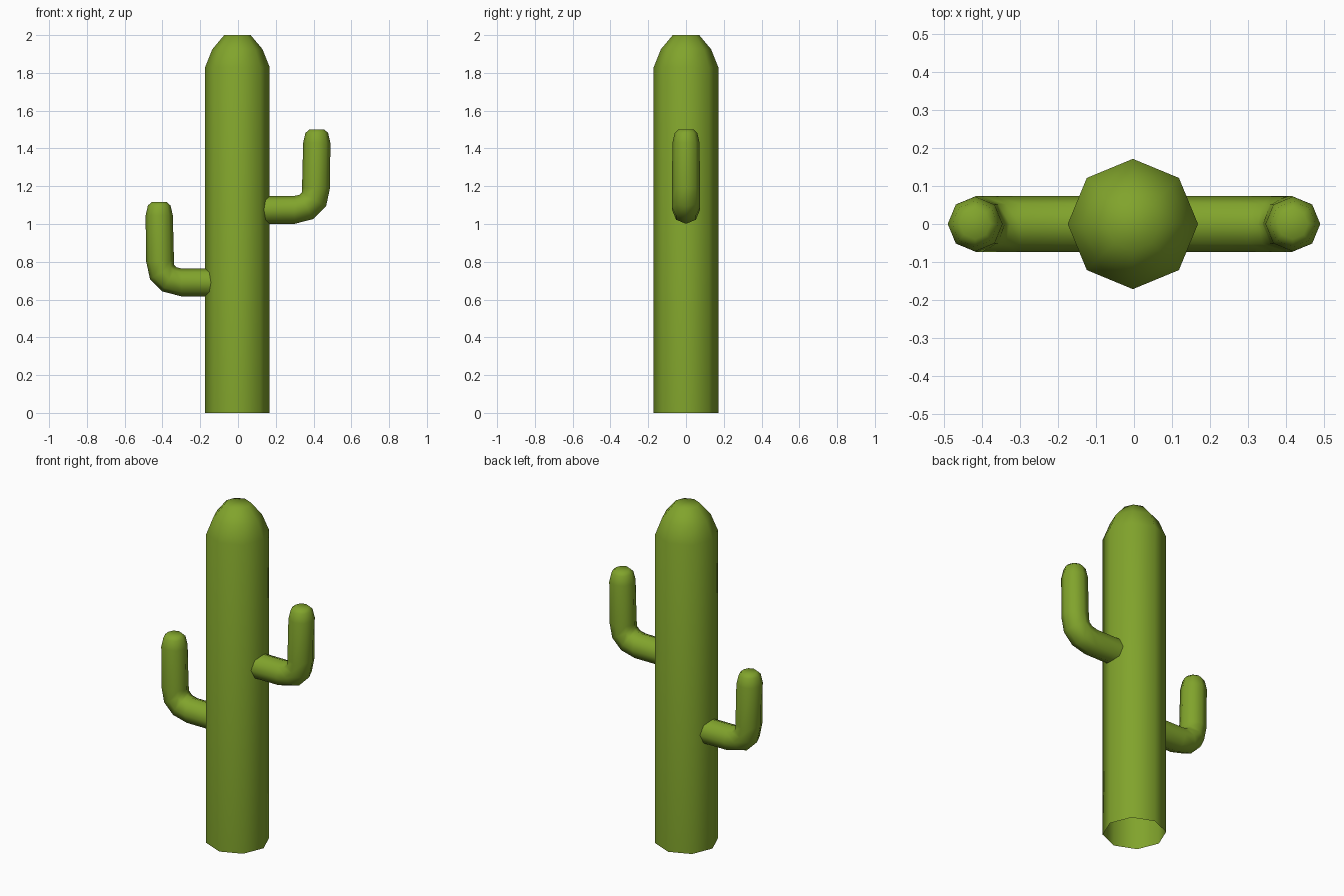
import bpy, bmesh
from math import sin, cos, pi, radians
from mathutils import Vector

if "Cube" in bpy.data.objects:
    bpy.data.objects.remove(bpy.data.objects["Cube"])

SIDES = 8

green = bpy.data.materials.new("cactus_green")
green.diffuse_color = (0.22, 0.37, 0.025, 1)
green.use_nodes = True
green.node_tree.nodes["Principled BSDF"].inputs["Base Color"].default_value = green.diffuse_color


def tube(name, rings):
    """Loft octagonal rings (x, z, radius, pitch in degrees) in the XZ plane; far end capped."""
    bm = bmesh.new()
    loops = []
    for x, z, r, pitch in rings:
        p = radians(pitch)
        side = Vector((sin(p), 0, -cos(p)))
        loops.append([bm.verts.new(Vector((x, 0, z))
                                   + side * r * cos(2 * pi * i / SIDES)
                                   + Vector((0, r * sin(2 * pi * i / SIDES), 0)))
                      for i in range(SIDES)])
    for a, b in zip(loops, loops[1:]):
        for i in range(SIDES):
            j = (i + 1) % SIDES
            bm.faces.new((a[i], a[j], b[j], b[i]))
    bm.faces.new(loops[-1])
    bmesh.ops.recalc_face_normals(bm, faces=bm.faces)
    for f in bm.faces:
        f.smooth = True
    me = bpy.data.meshes.new(name)
    bm.to_mesh(me)
    bm.free()
    me.materials.append(green)
    ob = bpy.data.objects.new(name, me)
    bpy.context.collection.objects.link(ob)
    return ob


# Trunk: straight column with a rounded top, open at the base
cx = -0.003
tube("trunk", [(cx, 0, 0.171, 90), (cx, 1.83, 0.171, 90),
               (cx, 1.925, 0.133, 90), (cx, 2.0, 0.07, 90)])

# Arms: out from the trunk, bent upward, rounded tip
ARM = [(0.13, 1.075, 0.074, 0), (0.30, 1.075, 0.074, 0),
       (0.363, 1.091, 0.074, 30), (0.402, 1.13, 0.074, 60),
       (0.413, 1.19, 0.074, 90), (0.417, 1.43, 0.072, 90),
       (0.417, 1.482, 0.060, 90), (0.417, 1.5, 0.040, 90)]
tube("right_arm", ARM)
tube("left_arm", [(-x, z - 0.384, r, 180 - p) for x, z, r, p in ARM])
